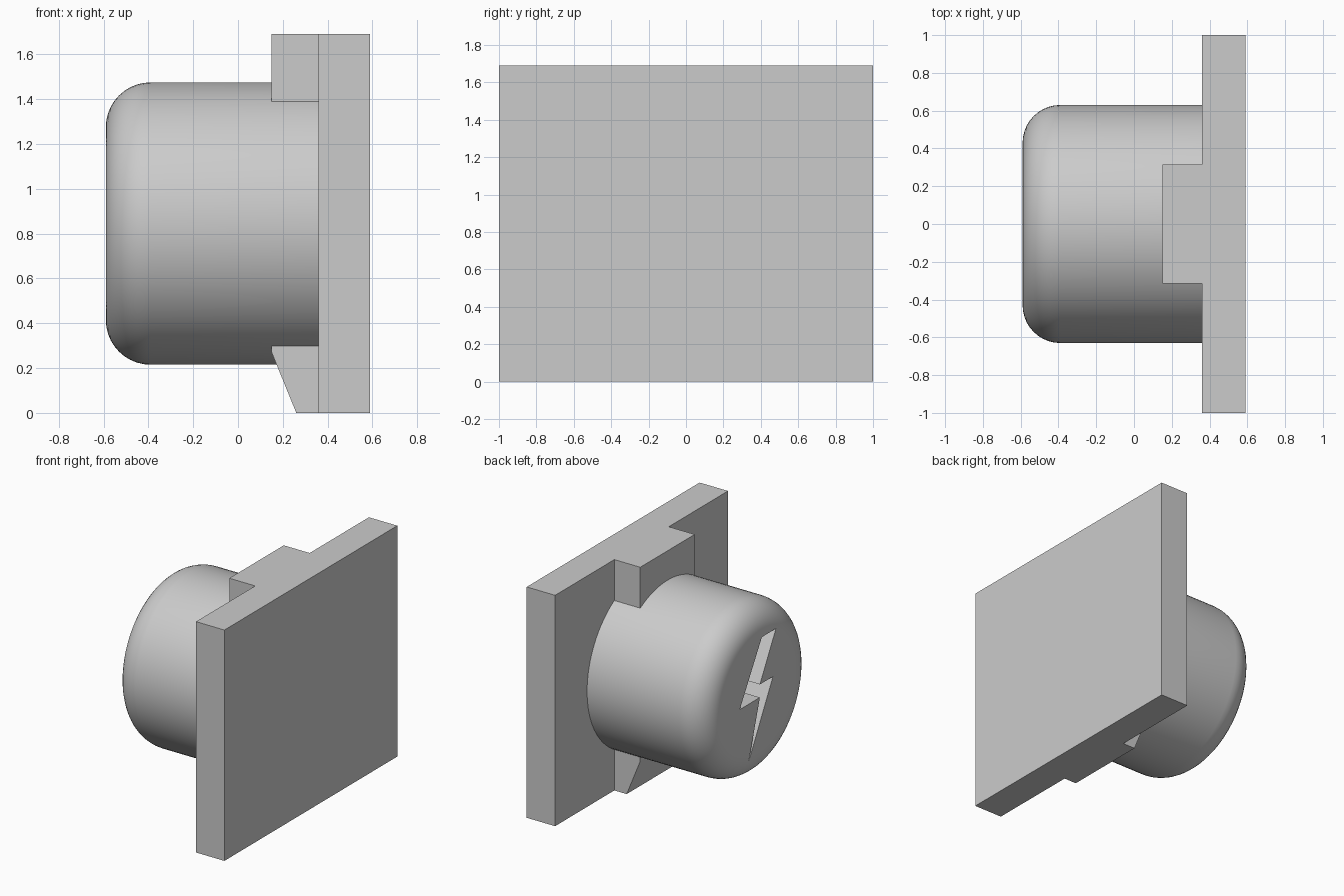
import bpy, bmesh, math
from mathutils import Matrix

cube = bpy.data.objects.get("Cube")
if cube:
    bpy.data.objects.remove(cube, do_unlink=True)

grey = bpy.data.materials.new("light grey")
grey.use_nodes = True
colour = (0.6, 0.6, 0.6, 1)
grey.diffuse_color = colour
grey.node_tree.nodes["Principled BSDF"].inputs["Base Color"].default_value = colour

HEIGHT = 1.69
CENTRE_Z = HEIGHT / 2
RADIUS = 0.63
CAP_X, PLATE_X, BACK_X = -0.59, 0.36, 0.59


def make_object(name, bm):
    bmesh.ops.recalc_face_normals(bm, faces=bm.faces)
    mesh = bpy.data.meshes.new(name)
    bm.to_mesh(mesh)
    bm.free()
    mesh.materials.append(grey)
    obj = bpy.data.objects.new(name, mesh)
    bpy.context.collection.objects.link(obj)
    return obj


def prism(name, points, offset):
    """Extrude a closed outline of 3D points along an offset."""
    bm = bmesh.new()
    face = bm.faces.new([bm.verts.new(p) for p in points])
    ext = bmesh.ops.extrude_face_region(bm, geom=[face])
    verts = [v for v in ext["geom"] if isinstance(v, bmesh.types.BMVert)]
    bmesh.ops.translate(bm, verts=verts, vec=offset)
    return make_object(name, bm)


def side_prism(name, profile, half_width):
    return prism(name, [(x, -half_width, z) for x, z in profile], (0, 2 * half_width, 0))


# Rectangular mounting plate
side_prism("plate", [(PLATE_X, 0), (BACK_X, 0), (BACK_X, HEIGHT), (PLATE_X, HEIGHT)], 1)

# Tabs above and below the round body, the lower one chamfered
side_prism("upper_tab", [(0.15, 1.39), (PLATE_X, 1.39), (PLATE_X, HEIGHT), (0.15, HEIGHT)], 0.315)
side_prism("lower_tab", [(0.26, 0), (PLATE_X, 0), (PLATE_X, 0.30), (0.15, 0.30), (0.15, 0.27)], 0.315)

# Round body with a filleted outer rim
bm = bmesh.new()
length = PLATE_X - CAP_X
place = Matrix.Translation(((PLATE_X + CAP_X) / 2, 0, CENTRE_Z)) @ Matrix.Rotation(math.pi / 2, 4, "Y")
bmesh.ops.create_cone(bm, cap_ends=True, segments=96, radius1=RADIUS, radius2=RADIUS,
                      depth=length, matrix=place)
rim = [e for e in bm.edges if all(v.co.x < CAP_X + 0.01 for v in e.verts)]
bmesh.ops.bevel(bm, geom=rim, offset=0.2, segments=10, profile=0.5, affect="EDGES")
body = make_object("round_body", bm)

# Zigzag bolt recess sunk into the end of the body
bolt = [(-0.035, 1.243), (-0.198, 1.243), (-0.012, 0.905), (-0.163, 0.905),
        (0.116, 0.39), (-0.012, 0.81), (0.221, 0.81)]
cutter = prism("bolt_cutter", [(CAP_X - 0.1, y, z) for y, z in bolt], (0.5, 0, 0))
cutter.hide_render = True
cut = body.modifiers.new("bolt_recess", "BOOLEAN")
cut.operation = "DIFFERENCE"
cut.solver = "EXACT"
cut.object = cutter

bpy.ops.object.select_all(action="DESELECT")
body.select_set(True)
bpy.context.view_layer.objects.active = body
bpy.ops.object.modifier_apply(modifier=cut.name)
bpy.data.objects.remove(cutter, do_unlink=True)
bpy.ops.object.shade_smooth_by_angle(angle=math.radians(30))
